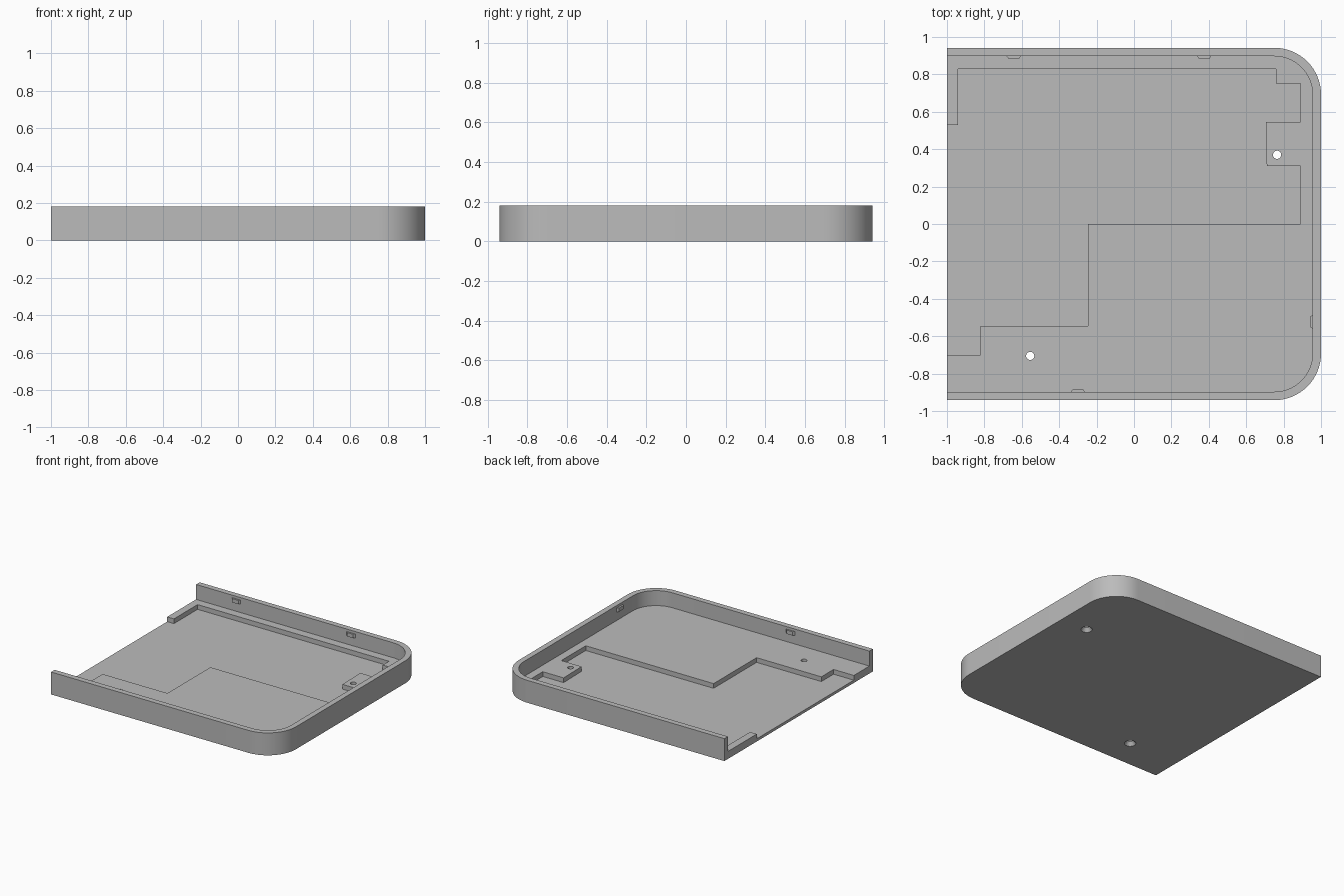
import bpy, bmesh, math

default = bpy.data.objects.get("Cube")
if default:
    bpy.data.objects.remove(default, do_unlink=True)

grey = bpy.data.materials.new("plain_grey")
grey.use_nodes = True
grey.diffuse_color = (0.5, 0.5, 0.5, 1)
grey.node_tree.nodes["Principled BSDF"].inputs["Base Color"].default_value = (0.5, 0.5, 0.5, 1)

HEIGHT, LEDGE, FLOOR = 0.18, 0.06, 0.022
HALF_Y, WALL, RADIUS = 0.942, 0.045, 0.25


def finish(name, bm):
    bmesh.ops.recalc_face_normals(bm, faces=bm.faces[:])
    mesh = bpy.data.meshes.new(name)
    bm.to_mesh(mesh)
    bm.free()
    mesh.materials.append(grey)
    obj = bpy.data.objects.new(name, mesh)
    bpy.context.collection.objects.link(obj)
    return obj


def prism(name, outline, z0, z1):
    bm = bmesh.new()
    face = bm.faces.new([bm.verts.new((x, y, z0)) for x, y in outline])
    top = bmesh.ops.extrude_face_region(bm, geom=[face])["geom"]
    verts = [v for v in top if isinstance(v, bmesh.types.BMVert)]
    bmesh.ops.translate(bm, verts=verts, vec=(0, 0, z1 - z0))
    return finish(name, bm)


def rounded_outline(left, right, half_y, r, steps=16):
    # Square on the open left end, rounded on the right end
    points = [(left, half_y), (left, -half_y)]
    for start, sign in ((-90, -1), (0, 1)):
        for i in range(steps + 1):
            a = math.radians(start + 90 * i / steps)
            points.append((right - r + r * math.cos(a), sign * (half_y - r) + r * math.sin(a)))
    return points


def cone(name, x, y, r0, r1, z0, z1):
    bm = bmesh.new()
    bmesh.ops.create_cone(bm, cap_ends=True, segments=32, radius1=r0, radius2=r1, depth=z1 - z0)
    bmesh.ops.translate(bm, verts=bm.verts[:], vec=(x, y, (z0 + z1) / 2))
    return finish(name, bm)


def cut(target, cutter):
    cutter.hide_render = True
    mod = target.modifiers.new("cut", "BOOLEAN")
    mod.operation, mod.solver, mod.object = "DIFFERENCE", "EXACT", cutter
    bpy.context.view_layer.objects.active = target
    bpy.ops.object.modifier_apply(modifier=mod.name)
    bpy.data.objects.remove(cutter, do_unlink=True)


# Tray body with the cavity inside its wall
tray = prism("tray", rounded_outline(-1, 1, HALF_Y, RADIUS), 0, HEIGHT)
cut(tray, prism("cavity", rounded_outline(-1.2, 1 - WALL, HALF_Y - WALL, RADIUS - WALL), LEDGE, 0.4))

# Stepped recess in the floor
recess = [(-1.2, 0.53), (-0.94, 0.53), (-0.94, 0.83), (0.76, 0.83), (0.76, 0.75), (0.89, 0.75),
          (0.89, 0.545), (0.705, 0.545), (0.71, 0.31), (0.89, 0.31), (0.89, 0), (-0.245, 0),
          (-0.245, -0.545), (-0.82, -0.545), (-0.82, -0.70), (-1.2, -0.70)]
cut(tray, prism("recess", recess, FLOOR, 0.3))

# Screw holes, countersunk from below
for x, y in ((0.765, 0.37), (-0.555, -0.705)):
    cut(tray, cone("screw_hole", x, y, 0.022, 0.022, -0.1, 0.3))
    cut(tray, cone("countersink", x, y, 0.043, 0.021, -0.001, 0.03))

bpy.ops.object.select_all(action="DESELECT")
tray.select_set(True)
bpy.context.view_layer.objects.active = tray
bpy.ops.object.shade_smooth_by_angle(angle=math.radians(30))


# Snap bumps on the inner walls
def snap(name, x, y, turn):
    # Local +y points into the cavity
    shape = [(-0.038, -0.01), (0.038, -0.01), (0.038, 0), (0.027, 0.014), (-0.027, 0.014), (-0.038, 0)]
    bump = prism(name, shape, 0.13, 0.16)
    bump.location = (x, y, 0)
    bump.rotation_euler.z = math.radians(turn)


inner = HALF_Y - WALL
snap("back_snap_right", -0.643, inner, 180)
snap("back_snap_left", 0.375, inner, 180)
snap("front_snap", -0.3, -inner, 0)
snap("side_snap", 1 - WALL, -0.523, 90)
